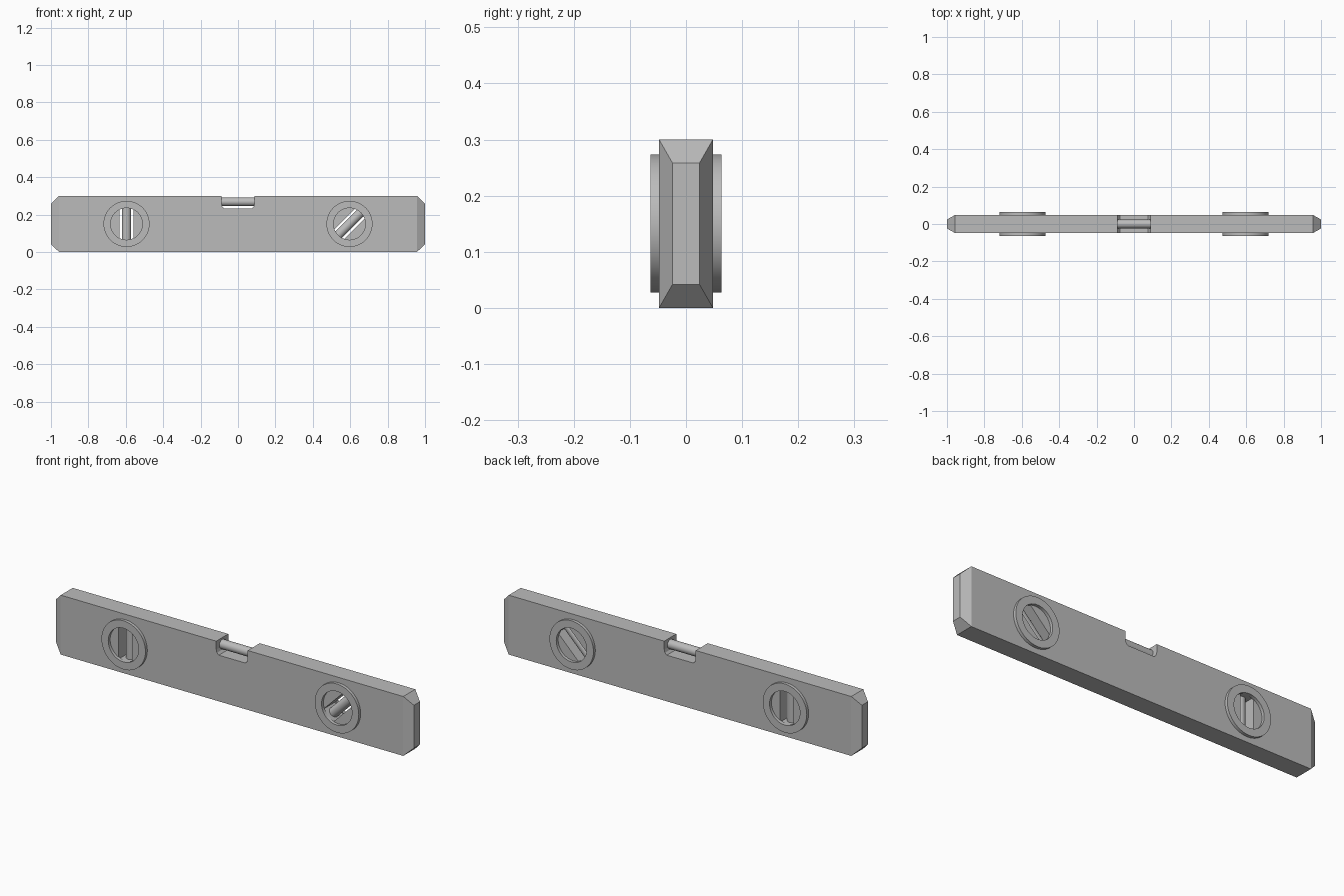
import bpy
import bmesh
import math
from mathutils import Matrix

cube = bpy.data.objects.get("Cube")
if cube:
    bpy.data.objects.remove(cube, do_unlink=True)

GREY = (0.5, 0.5, 0.5, 1)
grey = bpy.data.materials.new("plain grey")
grey.use_nodes = True
grey.diffuse_color = GREY
grey.node_tree.nodes["Principled BSDF"].inputs["Base Color"].default_value = GREY

HALF_Y, HEIGHT, MID = 0.048, 0.30, 0.15
WINDOW_X = 0.596


def make(name, bm, smooth=False):
    bmesh.ops.recalc_face_normals(bm, faces=bm.faces)
    mesh = bpy.data.meshes.new(name)
    bm.to_mesh(mesh)
    bm.free()
    mesh.materials.append(grey)
    obj = bpy.data.objects.new(name, mesh)
    bpy.context.collection.objects.link(obj)
    bpy.ops.object.select_all(action='DESELECT')
    obj.select_set(True)
    bpy.context.view_layer.objects.active = obj
    if smooth:
        bpy.ops.object.shade_smooth_by_angle(angle=math.radians(35))
    return obj


def loft(bm, loops):
    """Skin equal-length point loops and cap both ends."""
    rings = [[bm.verts.new(p) for p in loop] for loop in loops]
    n = len(rings[0])
    for a, b in zip(rings, rings[1:]):
        for i in range(n):
            j = (i + 1) % n
            bm.faces.new((a[i], a[j], b[j], b[i]))
    bm.faces.new(rings[0])
    bm.faces.new(rings[-1])


def section(x, y, z):
    return [(x, sy * y, MID + sz * z) for sy, sz in ((-1, -1), (1, -1), (1, 1), (-1, 1))]


def vial(name, x, z, length, radius, angle):
    """Glass tube lying in the xz plane, tilted up from +x by angle."""
    bm = bmesh.new()
    place = (Matrix.Translation((x, 0, z)) @ Matrix.Rotation(-angle, 4, 'Y')
             @ Matrix.Rotation(math.pi / 2, 4, 'Y'))
    bmesh.ops.create_cone(bm, cap_ends=True, segments=32, radius1=radius,
                          radius2=radius, depth=length, matrix=place)
    return make(name, bm, True)


def ring(name, x, side):
    """Raised flat ring around a window."""
    bm = bmesh.new()
    y0, y1 = side * (HALF_Y - 0.003), side * 0.063
    profile = [(0.085, y0), (0.123, y0), (0.123, y1), (0.085, y1)]
    verts = [bm.verts.new((x + r, y, MID)) for r, y in profile]
    edges = [bm.edges.new((verts[i], verts[(i + 1) % 4])) for i in range(4)]
    bmesh.ops.spin(bm, geom=verts + edges, cent=(x, 0, MID), axis=(0, 1, 0),
                   angle=math.tau, steps=48)
    bmesh.ops.remove_doubles(bm, verts=bm.verts, dist=0.0001)
    return make(name, bm, True)


# Body bar with tapered ends
bm = bmesh.new()
loft(bm, [section(-1, 0.024, 0.108), section(-0.957, HALF_Y, MID),
          section(0.957, HALF_Y, MID), section(1, 0.024, 0.108)])
body = make("body", bm)

# Cutters: top notch with softened lower corners, and two window slots
cutters = []
half = [(0.088, 0.4), (0.088, 0.258), (0.084, 0.243), (0.074, 0.233)]
outline = half + [(-x, z) for x, z in reversed(half)]
bm = bmesh.new()
loft(bm, [[(x, y, z) for x, z in outline] for y in (-0.1, 0.1)])
cutters.append(make("notch_cutter", bm))

windows = (("right", -WINDOW_X, math.pi / 2), ("left", WINDOW_X, math.pi / 4))
for label, x, angle in windows:
    bm = bmesh.new()
    place = (Matrix.Translation((x, 0, MID)) @ Matrix.Rotation(-angle, 4, 'Y')
             @ Matrix.Diagonal((0.172, 0.2, 0.074, 1)))
    bmesh.ops.create_cube(bm, size=1, matrix=place)
    cutters.append(make(label + "_slot_cutter", bm))

bpy.context.view_layer.objects.active = body
for cutter in cutters:
    cutter.hide_render = True
    cut = body.modifiers.new(cutter.name, 'BOOLEAN')
    cut.operation = 'DIFFERENCE'
    cut.solver = 'EXACT'
    cut.object = cutter
    bpy.ops.object.modifier_apply(modifier=cut.name)
for cutter in cutters:
    bpy.data.objects.remove(cutter, do_unlink=True)

# Rings and vials
for label, x, angle in windows:
    for face, side in (("front", -1), ("back", 1)):
        ring(f"{label}_{face}_ring", x, side)
    vial(label + "_vial", x, MID, 0.18, 0.025, angle)
vial("top_vial", 0, 0.268, 0.19, 0.023, 0)
